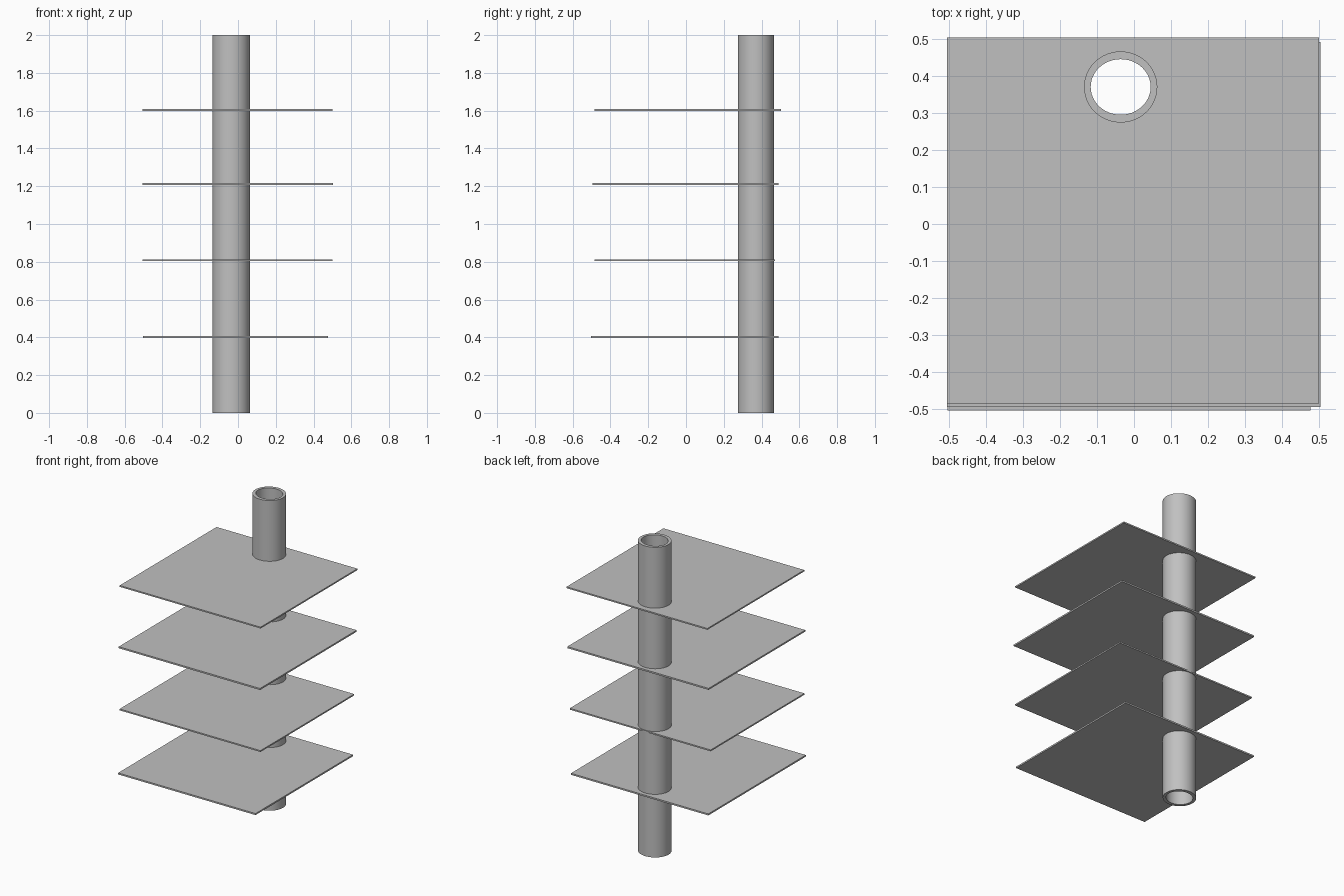
import bpy, bmesh, math

if "Cube" in bpy.data.objects:
    bpy.data.objects.remove(bpy.data.objects["Cube"])

CX, CY = -0.036, 0.37      # post axis
SEG = 48

grey = bpy.data.materials.new("plain grey")
grey.diffuse_color = (0.53, 0.53, 0.53, 1)
grey.use_nodes = True
grey.node_tree.nodes["Principled BSDF"].inputs["Base Color"].default_value = grey.diffuse_color


def ring(bm, rx, ry, z):
    """Elliptical loop of vertices around the post axis."""
    steps = [2 * math.pi * i / SEG for i in range(SEG)]
    return [bm.verts.new((CX + rx * math.cos(a), CY + ry * math.sin(a), z)) for a in steps]


def bridge(bm, a, b):
    """Quads between two loops of equal length."""
    n = len(a)
    for i in range(n):
        j = (i + 1) % n
        bm.faces.new((a[i], a[j], b[j], b[i]))


def finish(bm, name):
    bmesh.ops.recalc_face_normals(bm, faces=bm.faces)
    mesh = bpy.data.meshes.new(name)
    bm.to_mesh(mesh)
    bm.free()
    mesh.materials.append(grey)
    ob = bpy.data.objects.new(name, mesh)
    bpy.context.collection.objects.link(ob)
    return ob


# Hollow post, open at both ends
bm = bmesh.new()
loops = [ring(bm, 0.099, 0.096, 0), ring(bm, 0.099, 0.096, 2),
         ring(bm, 0.081, 0.075, 2), ring(bm, 0.081, 0.075, 0)]
for k in range(4):
    bridge(bm, loops[k], loops[(k + 1) % 4])
post = finish(bm, "hollow_post")
bpy.context.view_layer.objects.active = post
post.select_set(True)
bpy.ops.object.shade_smooth_by_angle(angle=math.radians(35))


def shelf(name, x0, x1, y0, y1, z0, z1):
    """Thin square plate with a hole that fits the post wall."""
    bm = bmesh.new()
    rims, holes = [], []
    for z in (z0, z1):
        rim = [bm.verts.new((x, y, z)) for x, y in ((x0, y0), (x1, y0), (x1, y1), (x0, y1))]
        hole = ring(bm, 0.0975, 0.0945, z)
        edges = [bm.edges.new((lp[i], lp[(i + 1) % len(lp)]))
                 for lp in (rim, hole) for i in range(len(lp))]
        bmesh.ops.triangle_fill(bm, use_beauty=True, edges=edges)
        rims.append(rim)
        holes.append(hole)
    bridge(bm, *rims)
    bridge(bm, *holes)
    return finish(bm, name)


# Four stacked shelves, slightly different in size
shelf("shelf_1", -0.503, 0.477, -0.503, 0.491, 0.397, 0.407)
shelf("shelf_2", -0.505, 0.500, -0.485, 0.470, 0.803, 0.812)
shelf("shelf_3", -0.505, 0.503, -0.494, 0.491, 1.207, 1.217)
shelf("shelf_4", -0.505, 0.500, -0.484, 0.503, 1.599, 1.608)
